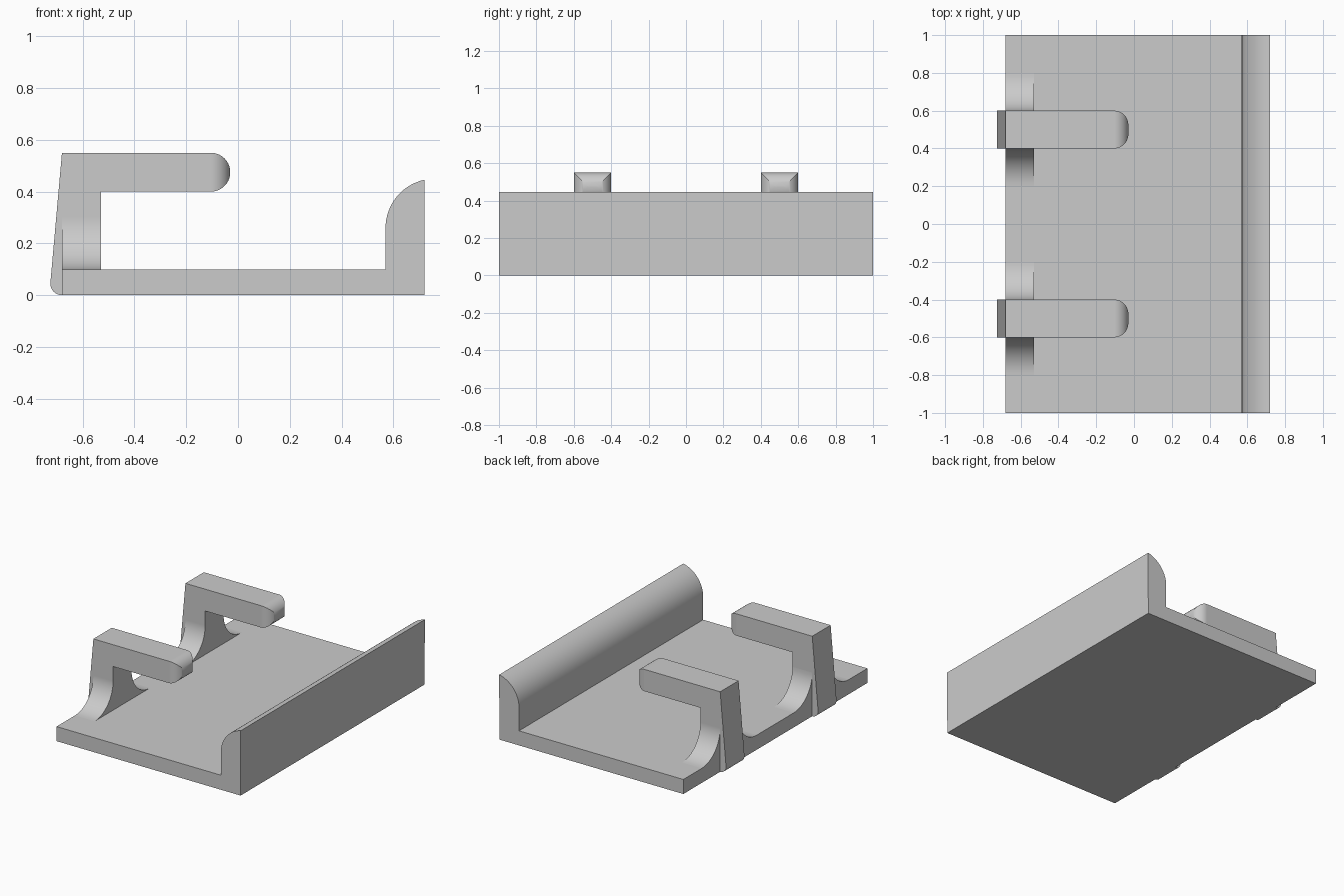
import bpy, bmesh
from math import sin, cos, pi, radians
from mathutils import Vector

cube = bpy.data.objects.get("Cube")
if cube:
    bpy.data.objects.remove(cube, do_unlink=True)

grey = bpy.data.materials.new("light_grey")
grey.use_nodes = True
grey.diffuse_color = (0.6, 0.6, 0.6, 1)
grey.node_tree.nodes["Principled BSDF"].inputs["Base Color"].default_value = (0.6, 0.6, 0.6, 1)


def arc(cu, cv, r, start, end, steps=16):
    """Points on a circle, angles in degrees."""
    angles = [radians(start + (end - start) * i / steps) for i in range(steps + 1)]
    return [(cu + r * cos(a), cv + r * sin(a)) for a in angles]


def prism(points, offset):
    """Closed solid swept from a 3D outline along an offset."""
    bm = bmesh.new()
    face = bm.faces.new([bm.verts.new(p) for p in points])
    swept = bmesh.ops.extrude_face_region(bm, geom=[face])["geom"]
    verts = [v for v in swept if isinstance(v, bmesh.types.BMVert)]
    bmesh.ops.translate(bm, verts=verts, vec=Vector(offset))
    bmesh.ops.recalc_face_normals(bm, faces=bm.faces)
    return bm


def make_object(name, bm):
    bmesh.ops.remove_doubles(bm, verts=bm.verts, dist=0.0001)
    bmesh.ops.recalc_face_normals(bm, faces=bm.faces)
    mesh = bpy.data.meshes.new(name)
    bm.to_mesh(mesh)
    bm.free()
    mesh.materials.append(grey)
    obj = bpy.data.objects.new(name, mesh)
    bpy.context.collection.objects.link(obj)
    return obj


def activate(obj):
    bpy.ops.object.select_all(action='DESELECT')
    obj.select_set(True)
    bpy.context.view_layer.objects.active = obj


def smooth(obj):
    activate(obj)
    bpy.ops.object.shade_smooth_by_angle(angle=radians(30))
    obj.modifiers.new("even_shading", 'WEIGHTED_NORMAL').keep_sharp = True


BACK, STEM, TIP = -0.68, -0.53, -0.105   # clip positions along x
FLOOR, UNDER, TOP = 0.1, 0.4, 0.55       # heights
HALF, ROUND, FILLET = 0.1, 0.075, 0.2

# Floor plate with the curved lip along one side
outline = [(BACK, 0), (0.72, 0)] + arc(0.76, 0.26, 0.19, 102, 180) + [(0.57, FLOOR), (BACK, FLOOR)]
smooth(make_object("base_plate_and_lip", prism([(x, -1, z) for x, z in outline], (0, 2, 0))))


def hook(y):
    """Arm, stem and sloping heel, ending in a rounded tip."""
    side = [(TIP, UNDER), (STEM, UNDER), (STEM, FLOOR), (BACK, FLOOR)]
    side += arc(BACK, 0.045, 0.045, 270, 180, 8) + [(BACK, TOP), (TIP, TOP)]
    bm = prism([(x, y - HALF, z) for x, z in side], (0, 2 * HALF, 0))
    end = [f for f in bm.faces if all(abs(v.co.x - TIP) < 1e-5 for v in f.verts)]
    bmesh.ops.delete(bm, geom=end, context='FACES_ONLY')
    # Shrinking rectangular rings round all four edges of the tip
    previous, steps = None, 14
    for i in range(steps + 1):
        a = pi / 2 * i / steps
        x, w, h = TIP + ROUND * sin(a), HALF - ROUND * (1 - cos(a)), max(ROUND * cos(a), 0.0005)
        mid = (UNDER + TOP) / 2
        ring = [bm.verts.new((x, y + sy * w, mid + sz * h))
                for sy, sz in ((-1, -1), (1, -1), (1, 1), (-1, 1))]
        if previous:
            for k in range(4):
                n = (k + 1) % 4
                bm.faces.new((previous[k], previous[n], ring[n], ring[k]))
        previous = ring
    bm.faces.new(previous)
    return bm


def foot(y):
    """Flared foot with concave fillets on both sides of the stem."""
    reach = HALF + FILLET
    right = arc(y + reach, FLOOR + FILLET, FILLET, 270, 180)
    left = arc(y - reach, FLOOR + FILLET, FILLET, 0, -90)
    return prism([(BACK, u, z) for u, z in right + left], (STEM - BACK, 0, 0))


# Two matching clips
for name, y in (("front_clip", -0.5), ("rear_clip", 0.5)):
    clip = make_object(name, hook(y))
    flare = make_object(name + "_foot", foot(y))
    union = clip.modifiers.new("join_foot", 'BOOLEAN')
    union.operation, union.solver, union.object = 'UNION', 'EXACT', flare
    activate(clip)
    bpy.ops.object.modifier_apply(modifier=union.name)
    bpy.data.objects.remove(flare, do_unlink=True)
    smooth(clip)
